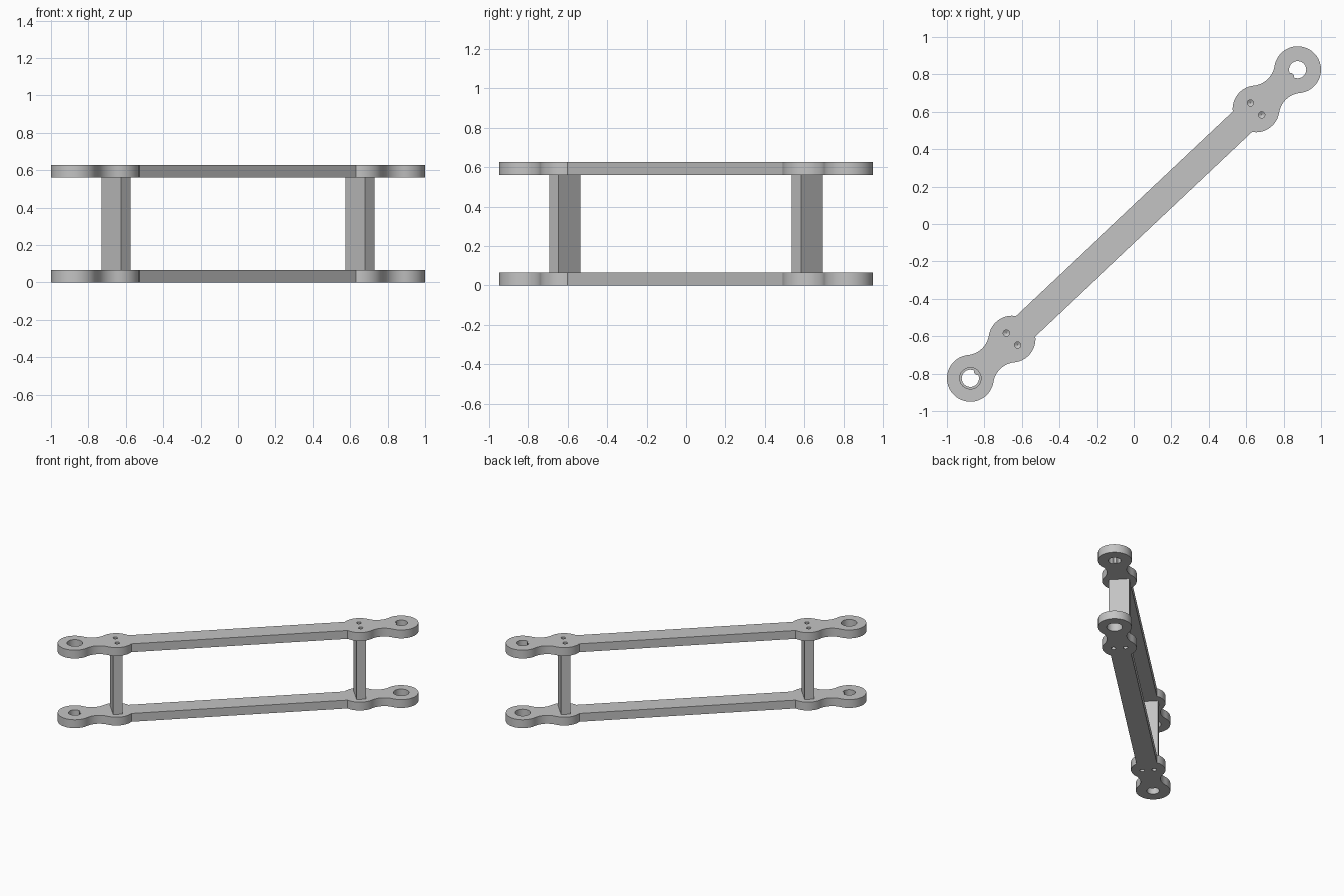
import bpy, bmesh
from math import sin, cos, pi, radians, sqrt, atan2, asin
from mathutils import Matrix, Vector

if "Cube" in bpy.data.objects:
    bpy.data.objects.remove(bpy.data.objects["Cube"])

ANGLE = atan2(0.825, 0.875)   # direction of the bars seen from above
END, BOSS = 1.2026, 0.897     # distances along the bar
R, HALF_W = 0.125, 0.075      # lobe radius, bar half width
THICK, HEIGHT = 0.067, 0.627
SCREW_R, SCREW_OFF = 0.017, 0.044

grey = bpy.data.materials.new("light grey")
grey.use_nodes = True
grey.diffuse_color = (0.55, 0.55, 0.55, 1)
grey.node_tree.nodes["Principled BSDF"].inputs["Base Color"].default_value = (0.55, 0.55, 0.55, 1)


def arc(cx, cy, r, a0, a1, n):
    return [(cx + r * cos(a0 + (a1 - a0) * i / n), cy + r * sin(a0 + (a1 - a0) * i / n))
            for i in range(n + 1)]


def circle(cx, cy, r, n):
    return arc(cx, cy, r, 0, 2 * pi, n)[:-1]


def keyed_circle(cx, r, n):
    # round hole with a small key on the side facing the bar's middle
    pts = []
    for i in range(n):
        a = 2 * pi * i / n
        rr = r - 0.011 if abs(a - pi) < radians(17) else r
        pts.append((cx + rr * cos(a), rr * sin(a)))
    return pts


def smooth(obj):
    bpy.ops.object.select_all(action='DESELECT')
    obj.select_set(True)
    bpy.context.view_layer.objects.active = obj
    bpy.ops.object.shade_smooth_by_angle(angle=radians(30))


def add_object(name, mesh, matrix):
    obj = bpy.data.objects.new(name, mesh)
    obj.matrix_world = matrix
    bpy.context.collection.objects.link(obj)
    mesh.materials.clear()
    mesh.materials.append(grey)
    return obj


def extruded(name, loops, depth, matrix):
    # filled outline with holes, centred on its own z
    curve = bpy.data.curves.new(name + "_profile", 'CURVE')
    curve.dimensions, curve.fill_mode, curve.extrude = '2D', 'BOTH', depth / 2
    for pts in loops:
        spline = curve.splines.new('POLY')
        spline.points.add(len(pts) - 1)
        for p, (x, y) in zip(spline.points, pts):
            p.co = (x, y, 0, 1)
        spline.use_cyclic_u = True
    temp = bpy.data.objects.new(name + "_profile", curve)
    bpy.context.collection.objects.link(temp)
    bpy.context.view_layer.update()
    graph = bpy.context.evaluated_depsgraph_get()
    mesh = bpy.data.meshes.new_from_object(temp.evaluated_get(graph))
    bpy.data.objects.remove(temp)
    bm = bmesh.new()
    bm.from_mesh(mesh)
    bmesh.ops.remove_doubles(bm, verts=bm.verts, dist=0.0001)
    bmesh.ops.recalc_face_normals(bm, faces=bm.faces)
    bm.to_mesh(mesh)
    bm.free()
    mesh.name = name
    obj = add_object(name, mesh, matrix)
    smooth(obj)
    return obj


# Bar outline: straight bar, screw boss, concave neck, round end
mid = (END - BOSS) / 2
rise = sqrt((2 * R) ** 2 - mid ** 2)
lean = atan2(rise, mid)
quarter = arc(BOSS, 0, R, pi - asin(HALF_W / R), lean, 16)
quarter += arc(BOSS + mid, rise, R, pi + lean, 2 * pi - lean, 12)[1:]
quarter += arc(END, 0, R, pi - lean, 0, 24)[1:]
half = quarter + [(x, -y) for x, y in reversed(quarter[:-1])]
outline = half + [(-x, -y) for x, y in half]

screws = [(sx * BOSS, sy * SCREW_OFF) for sx in (-1, 1) for sy in (-1, 1)]
holes = [circle(x, y, SCREW_R, 16) for x, y in screws]
holes += [keyed_circle(END, 0.046, 48), circle(-END, 0, 0.057, 48)]

# The two bars are the same part, one turned end for end
for name, z, turn in (("upper_bar", HEIGHT - THICK / 2, 0), ("lower_bar", THICK / 2, pi)):
    extruded(name, [outline] + holes, THICK,
             Matrix.Translation((0, 0, z)) @ Matrix.Rotation(ANGLE + turn, 4, 'Z'))

# Screw hole cutter: drilled holes with pointed tips in both post ends
frame = Matrix.Translation((0, 0, HEIGHT / 2)) @ Matrix.Rotation(ANGLE, 4, 'Z')
post_len = HEIGHT - 2 * THICK
bm = bmesh.new()
for x, y in screws:
    for s in (-1, 1):
        bmesh.ops.create_cone(bm, cap_ends=True, segments=16, radius1=SCREW_R,
                              radius2=SCREW_R, depth=0.16,
                              matrix=Matrix.Translation((x, y, s * post_len / 2)))
bmesh.ops.poke(bm, faces=[f for f in bm.faces if len(f.verts) > 4], offset=0.01)
mesh = bpy.data.meshes.new("screw_hole_cutter")
bm.to_mesh(mesh)
bm.free()
cutter = add_object("screw_hole_cutter", mesh, frame)
cutter.hide_render = True
cutter.hide_set(True)
cutter.display_type = 'WIRE'

# Posts between the bars
for name, side in (("left_post", 1), ("right_post", -1)):
    bm = bmesh.new()
    bmesh.ops.create_cube(bm, size=1, matrix=Matrix.Translation((side * BOSS, 0, 0))
                          @ Matrix.Diagonal((0.068, 0.152, post_len, 1)))
    mesh = bpy.data.meshes.new(name)
    bm.to_mesh(mesh)
    bm.free()
    post = add_object(name, mesh, frame)
    cut = post.modifiers.new("screw_holes", 'BOOLEAN')
    cut.operation, cut.solver, cut.object = 'DIFFERENCE', 'EXACT', cutter
